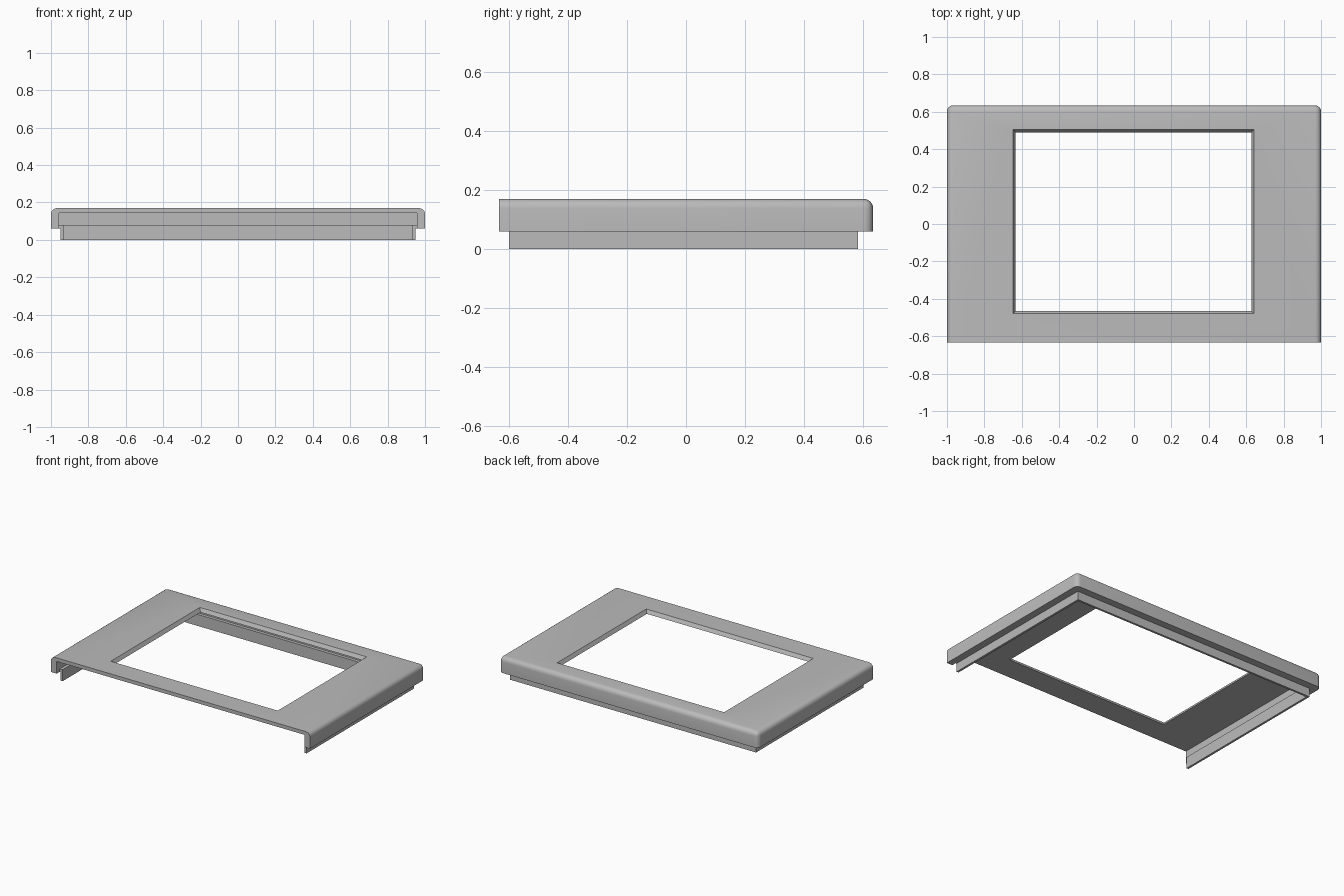
import bpy, bmesh

scene_cube = bpy.data.objects.get("Cube")
if scene_cube:
    bpy.data.objects.remove(scene_cube, do_unlink=True)

grey = bpy.data.materials.new("plain grey")
grey.use_nodes = True
grey.diffuse_color = (0.5, 0.5, 0.5, 1)
grey.node_tree.nodes["Principled BSDF"].inputs["Base Color"].default_value = (0.5, 0.5, 0.5, 1)


def add_object(name, bm):
    bmesh.ops.recalc_face_normals(bm, faces=bm.faces[:])
    mesh = bpy.data.meshes.new(name)
    bm.to_mesh(mesh)
    bm.free()
    mesh.materials.append(grey)
    obj = bpy.data.objects.new(name, mesh)
    bpy.context.collection.objects.link(obj)
    return obj


def bridge_rings(bm, rings):
    """Skin a row of point rings and cap both ends."""
    rows = [[bm.verts.new(p) for p in ring] for ring in rings]
    n = len(rows[0])
    for a, b in zip(rows, rows[1:]):
        for i in range(n):
            j = (i + 1) % n
            bm.faces.new((a[i], a[j], b[j], b[i]))
    bm.faces.new(rows[0])
    bm.faces.new(rows[-1])


def rect(x0, x1, y0, y1, z):
    return [(x0, y0, z), (x1, y0, z), (x1, y1, z), (x0, y1, z)]


HALF_X, HALF_Y = 1.0, 0.634
BOTTOM, TOP, CEILING = 0.06, 0.17, 0.145
INNER_X, INNER_BACK = 0.956, 0.59

# Cover: block with rounded top and back corners, square front
bm = bmesh.new()
bridge_rings(bm, [rect(-HALF_X, HALF_X, -HALF_Y, HALF_Y, z) for z in (BOTTOM, TOP)])


def is_rounded(edge):
    a, b = (v.co for v in edge.verts)
    top = min(a.z, b.z) > TOP - 0.001
    front = max(a.y, b.y) < 0
    upright_back = abs(a.z - b.z) > 0.01 and a.y > 0
    return (top and not front) or upright_back


bmesh.ops.bevel(bm, geom=[e for e in bm.edges if is_rounded(e)], offset=0.032,
                offset_type='OFFSET', segments=6, profile=0.5, affect='EDGES')
cover = add_object("cover", bm)

# Cutter for the hollow underside, open at the front
bm = bmesh.new()
bridge_rings(bm, [rect(-INNER_X, INNER_X, -0.8, INNER_BACK, z) for z in (-0.1, CEILING)])
hollow = add_object("hollow_cutter", bm)

# Cutter for the window with sloping sides
bm = bmesh.new()
slope = 0.014 / (TOP - CEILING)
rings = []
for z in (CEILING - 0.02, TOP + 0.02):
    grow = slope * (z - TOP)
    rings.append(rect(-0.647 - grow, 0.642 + grow, -0.479 - grow, 0.504 + grow, z))
bridge_rings(bm, rings)
window = add_object("window_cutter", bm)

for cutter in (hollow, window):
    cutter.hide_render = True
    mod = cover.modifiers.new(cutter.name, 'BOOLEAN')
    mod.operation = 'DIFFERENCE'
    mod.solver = 'EXACT'
    mod.object = cutter
    bpy.context.view_layer.objects.active = cover
    bpy.ops.object.modifier_apply(modifier=mod.name)
    bpy.data.objects.remove(cutter, do_unlink=True)

# Lip: stepped profile swept round the sides and back; (inset, height)
profile = [(0, 0.08), (0.022, 0.08), (0.022, 0), (0.007, 0), (0.007, BOTTOM), (0, BOTTOM)]
bm = bmesh.new()
sections = []
for side, at_back in ((-1, False), (-1, True), (1, True), (1, False)):
    sections.append([(side * (INNER_X - d), INNER_BACK - d if at_back else -0.6, z)
                     for d, z in profile])
bridge_rings(bm, sections)
lip = add_object("inner_lip", bm)

for obj in (cover, lip):
    bpy.ops.object.select_all(action='DESELECT')
    obj.select_set(True)
    bpy.context.view_layer.objects.active = obj
    bpy.ops.object.shade_smooth_by_angle(angle=0.6)
